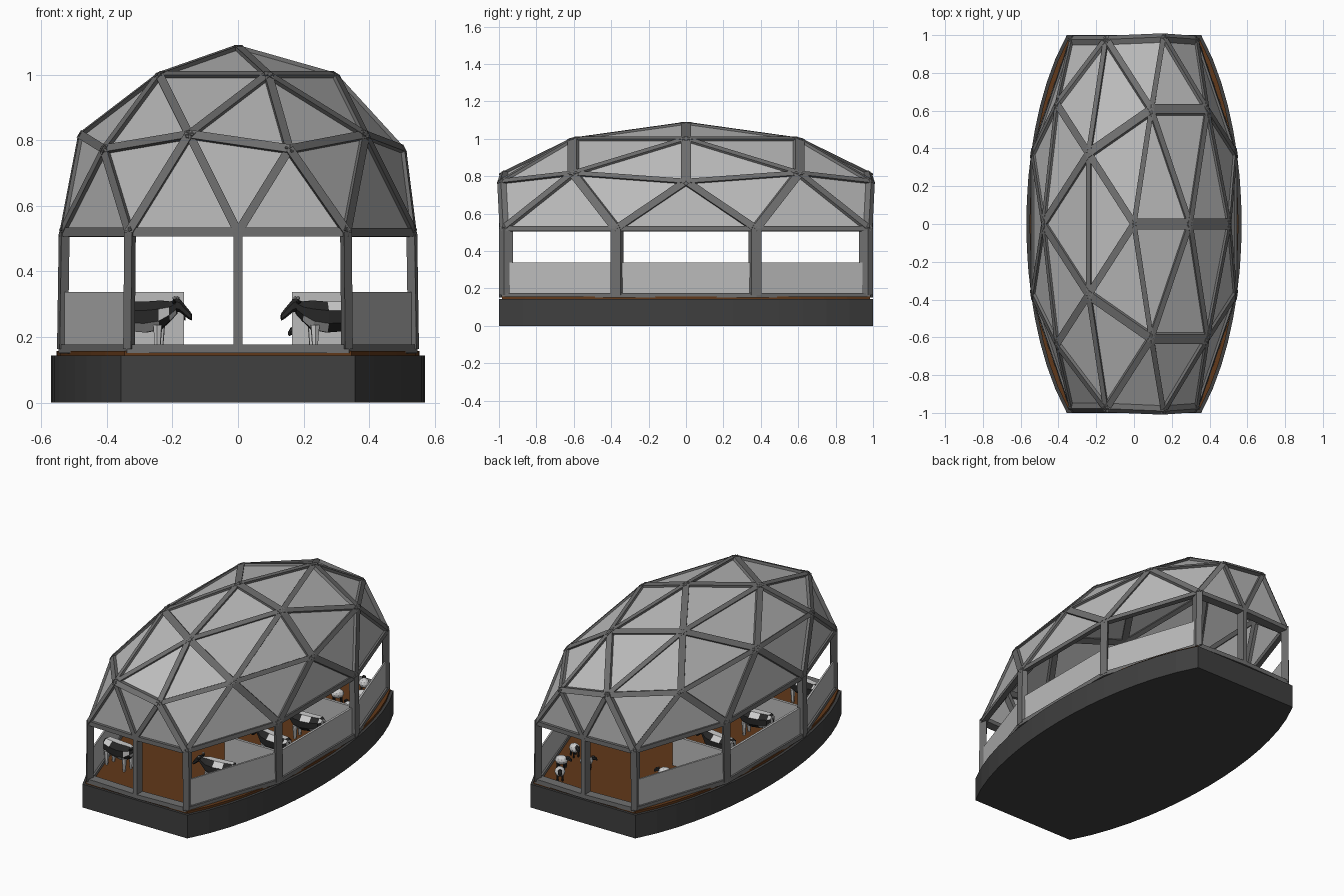
import bpy, bmesh, random
from math import sin, cos, pi, sqrt
from mathutils import Vector, Matrix

if "Cube" in bpy.data.objects:
    bpy.data.objects.remove(bpy.data.objects["Cube"])

random.seed(4)


def material(name, r, g, b, a=1.0):
    m = bpy.data.materials.new(name)
    m.diffuse_color = (r, g, b, a)
    m.use_nodes = True
    m.node_tree.nodes["Principled BSDF"].inputs["Base Color"].default_value = m.diffuse_color
    return m


DARK = material("dark_base", .05, .05, .05)
FRAME = material("frame_grey", .16, .16, .16)
PANEL = material("panel_grey", .5, .5, .5, .75)
BROWN = material("brown_floor", .12, .04, .01)
WHITE = material("white_coat", .75, .75, .75)
BLACK = material("black_coat", .02, .02, .02)


def add(name, bm, mats, loc=(0, 0, 0), scale=(1, 1, 1)):
    bmesh.ops.recalc_face_normals(bm, faces=bm.faces)
    me = bpy.data.meshes.new(name)
    bm.to_mesh(me)
    bm.free()
    for m in mats:
        me.materials.append(m)
    ob = bpy.data.objects.new(name, me)
    ob.location, ob.scale = loc, scale
    bpy.context.collection.objects.link(ob)
    return ob


def hexa(bm, bottom, top):
    """Six-sided block from two matching quads."""
    v = [bm.verts.new(p) for p in list(bottom) + list(top)]
    for f in ((3, 2, 1, 0), (4, 5, 6, 7), (0, 1, 5, 4), (1, 2, 6, 5), (2, 3, 7, 6), (3, 0, 4, 7)):
        bm.faces.new([v[i] for i in f])


# base and floor: curved sides, flat ends
def slab(name, half_w, half_l, z0, z1, mat):
    n, a = 16, 1.28
    ys = [-half_l + 2 * half_l * i / n for i in range(n + 1)]
    side = [(half_w * sqrt(1 - (y / half_l / a) ** 2), y) for y in ys]
    outline = side + [(-x, y) for x, y in reversed(side)]
    bm = bmesh.new()
    lo = [bm.verts.new((x, y, z0)) for x, y in outline]
    hi = [bm.verts.new((x, y, z1)) for x, y in outline]
    bm.faces.new(lo)
    bm.faces.new(hi)
    for i in range(len(lo)):
        j = (i + 1) % len(lo)
        bm.faces.new((lo[i], lo[j], hi[j], hi[i]))
    add(name, bm, [mat])


slab("base", .57, 1.0, 0, .143, DARK)
slab("floor", .553, .985, .143, .157, BROWN)

# geodesic dome, squashed flat at both ends
CENTRE, SCALE = (0, 0, .52), (.57, 1.22, .57)
END = 1 / 1.22
dome = bmesh.new()
bmesh.ops.create_icosphere(dome, subdivisions=2, radius=1)
bmesh.ops.delete(dome, geom=[v for v in dome.verts if v.co.z < -.01], context='VERTS')
for v in dome.verts:
    v.co.y = max(-END, min(END, v.co.y))

panels = dome.copy()
for v in panels.verts:
    v.co *= .983
add("dome_panels", panels, [PANEL], CENTRE, SCALE)

# open lower storey below the dome
rim = [e for e in dome.edges if e.is_boundary]
ext = bmesh.ops.extrude_edge_only(dome, edges=rim)
for v in ext["geom"]:
    if isinstance(v, bmesh.types.BMVert):
        v.co.x *= 1.01
        v.co.z = -.625
bmesh.ops.recalc_face_normals(dome, faces=dome.faces)

# struts, posts and floor rail along every edge
frame = bmesh.new()
W = .046
for e in dome.edges:
    a, b = (v.co.copy() for v in e.verts)
    nrm = sum((f.normal for f in e.link_faces), Vector()).normalized()
    if nrm.dot((a + b) * .5) < 0:
        nrm = -nrm
    side = (b - a).normalized().cross(nrm).normalized() * W / 2
    inner = nrm * -W
    quad = lambda p: (p - side, p + side, p + side + inner, p - side + inner)
    hexa(frame, quad(a), quad(b))
add("frame_struts", frame, [FRAME], CENTRE, SCALE)

# low side walls between the posts
walls = bmesh.new()
for f in dome.faces:
    if len(f.verts) != 4 or abs(f.calc_center_median().x) < .5:
        continue
    p, q = [v.co for v in f.verts if v.co.z < -.1]
    ring = []
    for c, s in ((p, .98), (q, .98), (q, .955), (p, .955)):
        ring.append(Vector((c.x * s * .57, c.y * .985 * 1.22, .16)))
    hexa(walls, ring, [r + Vector((0, 0, .178)) for r in ring])
dome.free()
add("side_walls", walls, [PANEL])

# stall partitions
parts = bmesh.new()
for sx in (-1, 1):
    for y in (-.36, .36):
        ring = [Vector((sx * x, y + d, .157)) for x, d in ((.165, -.008), (.52, -.008), (.52, .008), (.165, .008))]
        hexa(parts, ring, [r + Vector((0, 0, .181)) for r in ring])
add("stall_partitions", parts, [PANEL])


# animals
def loft(bm, sections, sides, mat=None):
    """Skin rings (x, z, half width, half height); mat None gives patches."""
    rings = []
    for x, z, w, h in sections:
        rings.append([bm.verts.new((x, w * cos(2 * pi * (i + .5) / sides), z + h * sin(2 * pi * (i + .5) / sides)))
                      for i in range(sides)])
    faces = [bm.faces.new(rings[0]), bm.faces.new(rings[-1])]
    for r, s in zip(rings, rings[1:]):
        for i in range(sides):
            j = (i + 1) % sides
            faces.append(bm.faces.new((r[i], r[j], s[j], s[i])))
    for f in faces:
        f.material_index = random.choice((0, 1)) if mat is None else mat


def leg(bm, x, y, z, r0, r1, mat):
    geo = bmesh.ops.create_cone(bm, cap_ends=True, segments=6, radius1=r0, radius2=r1, depth=z,
                                matrix=Matrix.Translation((x, y, z / 2)))
    for f in {f for v in geo["verts"] for f in v.link_faces}:
        f.material_index = mat


def copies(source, name, places):
    for i, (x, y, turn) in enumerate(places):
        ob = source if i == 0 else bpy.data.objects.new(name, source.data)
        if i:
            bpy.context.collection.objects.link(ob)
        ob.location = (x, y, .157)
        ob.rotation_euler.z = turn


cow = bmesh.new()
loft(cow, [(-.125, .12, .025, .025), (-.11, .112, .043, .042), (-.06, .106, .052, .048), (0, .104, .054, .051),
           (.045, .11, .047, .048), (.075, .122, .028, .032), (.095, .136, .02, .024)], 8)
loft(cow, [(.085, .143, .02, .021), (.105, .138, .021, .02), (.13, .113, .013, .015), (.14, .104, .011, .011)], 6, 1)
loft(cow, [(-.128, .13, .005, .005), (-.138, .09, .004, .004), (-.136, .05, .007, .006)], 4, 1)
for s in (-1, 1):
    leg(cow, .04, s * .028, .08, .008, .015, 0)
    leg(cow, -.095, s * .028, .085, .008, .017, 0)
    for dx, dz, k in ((.09, .15, .9), (.092, .162, .5)):  # ears and horns
        m = Matrix.Translation((dx, s * .028, dz)) @ Matrix.Diagonal((.007, .02 * k, .006, 1))
        geo = bmesh.ops.create_icosphere(cow, subdivisions=1, radius=1, matrix=m)
        for f in {f for v in geo["verts"] for f in v.link_faces}:
            f.material_index = 1 if k > .6 else 0
cow_ob = add("cow", cow, [WHITE, BLACK])
copies(cow_ob, "cow", [(-.28, -.72, -.15), (-.3, -.22, .1), (-.31, .15, -.1),
                       (.27, -.6, pi + .15), (.32, -.13, pi - .1), (.32, .18, pi + .1)])

sheep = bmesh.new()
bmesh.ops.create_icosphere(sheep, subdivisions=2, radius=1,
                           matrix=Matrix.Translation((0, 0, .05)) @ Matrix.Diagonal((.038, .03, .028, 1)))
loft(sheep, [(.03, .066, .011, .013), (.045, .064, .013, .013), (.06, .054, .007, .008)], 6, 1)
for sx in (-1, 1):
    for sy in (-1, 1):
        leg(sheep, sx * .02, sy * .014, .032, .005, .006, 1)
sheep_ob = add("sheep", sheep, [WHITE, BLACK])
copies(sheep_ob, "sheep", [(.35, .58, 2.6), (.32, .75, 3.4), (.24, .88, 2.2), (.2, .68, 3.9),
                           (-.24, .55, .5), (-.34, .7, -.4)])
